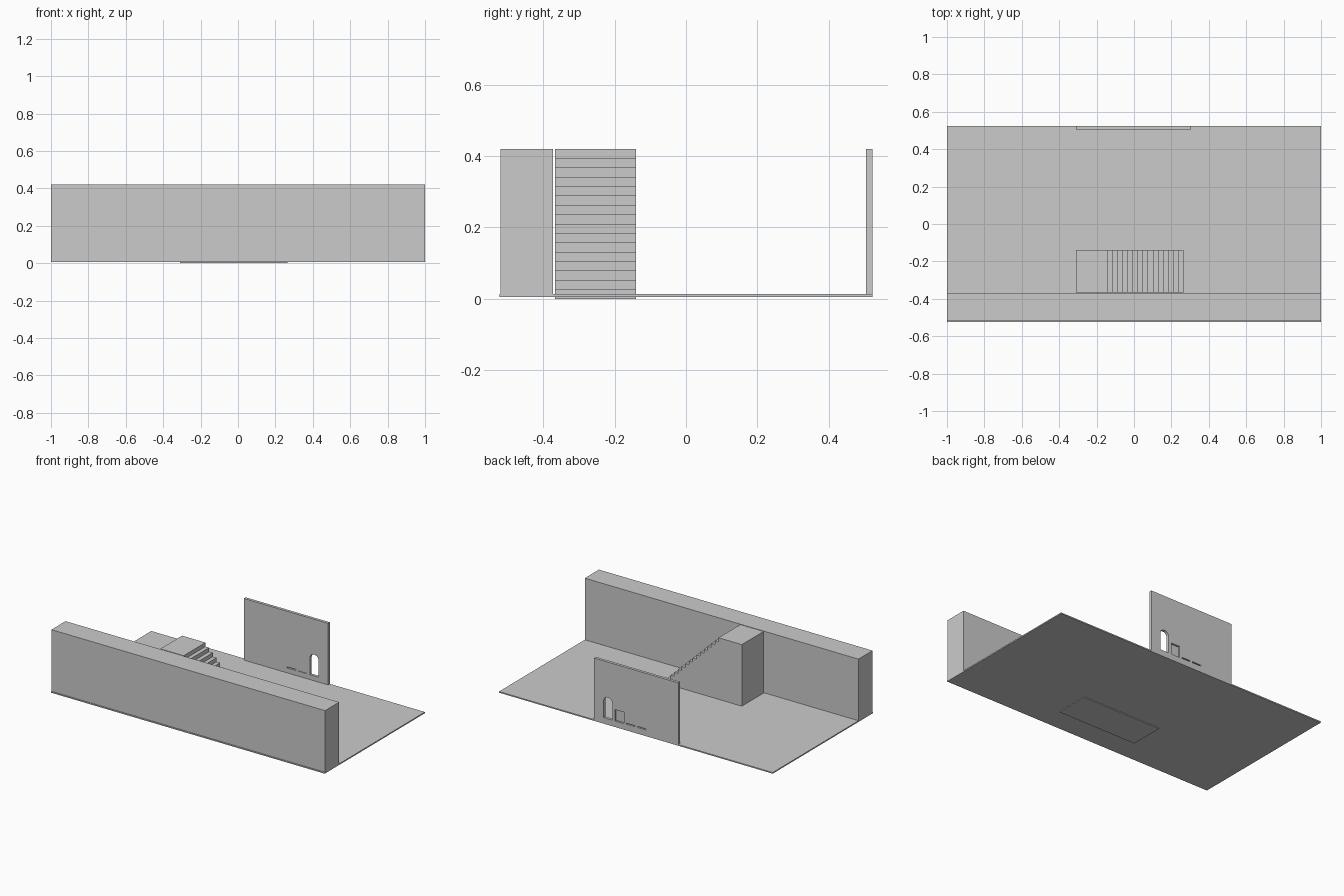
import bpy, bmesh, math

if "Cube" in bpy.data.objects:
    bpy.data.objects.remove(bpy.data.objects["Cube"])


def prism(name, groups):
    """Extrude closed (x, z) profiles from y0 to y1 into one object."""
    bm = bmesh.new()
    for pts, y0, y1 in groups:
        face = bm.faces.new([bm.verts.new((x, y0, z)) for x, z in pts])
        ext = bmesh.ops.extrude_face_region(bm, geom=[face])
        for v in ext["geom"]:
            if isinstance(v, bmesh.types.BMVert):
                v.co.y = y1
    bmesh.ops.recalc_face_normals(bm, faces=bm.faces)
    mesh = bpy.data.meshes.new(name)
    bm.to_mesh(mesh)
    bm.free()
    obj = bpy.data.objects.new(name, mesh)
    bpy.context.collection.objects.link(obj)
    return obj


def rect(x0, x1, z0, z1):
    return [(x0, z0), (x1, z0), (x1, z1), (x0, z1)]


def arch(cx, half, z0, spring, sides=10):
    curve = [(cx + half * math.cos(math.pi * i / sides),
              spring + half * math.sin(math.pi * i / sides)) for i in range(sides + 1)]
    return [(cx - half, z0), (cx + half, z0)] + curve


# Ground slab and long solid wall at the front
prism("floor_slab", [(rect(-1, 1, 0.005, 0.013), -0.523, 0.523)])
prism("front_wall", [(rect(-1, 1, 0.006, 0.42), -0.519, -0.372)])

# Solid staircase rising toward -x to a landing
steps, x_foot, x_land, top = 16, 0.265, -0.14, 0.42
rise, run = top / steps, (x_foot - x_land) / (steps - 1)
profile = [(-0.31, 0), (x_foot, 0)]
for i in range(steps):
    x = x_foot - i * run
    if i:
        profile.append((x, i * rise))
    profile.append((x, (i + 1) * rise))
profile.append((-0.31, top))
prism("staircase", [(profile, -0.367, -0.14)])

# Thin back panel with an arched doorway, a window recess and slits
panel = prism("back_panel", [(rect(-0.31, 0.305, 0.006, 0.42), 0.504, 0.523)])
front, mid, back = 0.49, 0.511, 0.54
w = 0.032
cutter = prism("opening_cutter", [
    (arch(0.204, w, 0.045, 0.155), front, back),
    (rect(0.12 - w, 0.12 + w, 0.045, 0.12), mid, back),
    (rect(0.12 - w, 0.12 + w, 0.046, 0.053), front, 0.508),
    (rect(0.038 - w, 0.038 + w, 0.046, 0.053), front, back),
    (rect(-0.043 - w, -0.043 + w, 0.046, 0.053), mid, back),
])
cutter.hide_render = True
cutter.display_type = 'WIRE'
cut = panel.modifiers.new("openings", 'BOOLEAN')
cut.operation = 'DIFFERENCE'
cut.solver = 'EXACT'
cut.object = cutter
